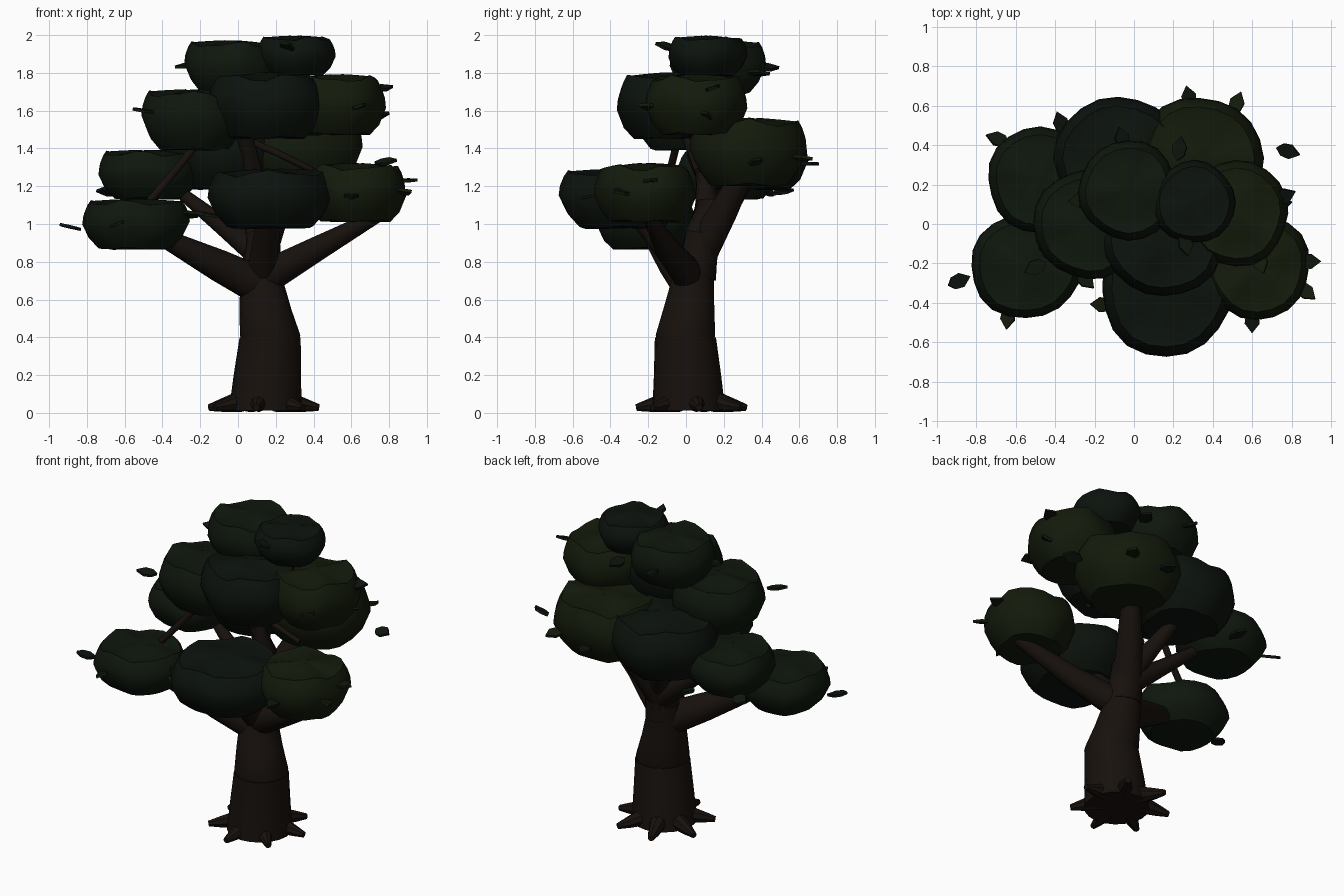
import bpy, bmesh, math, random
from mathutils import Vector, Matrix, Euler

if "Cube" in bpy.data.objects:
    bpy.data.objects.remove(bpy.data.objects["Cube"])

random.seed(4)


def material(name, col):
    m = bpy.data.materials.new(name)
    m.diffuse_color = (*col, 1)
    m.use_nodes = True
    m.node_tree.nodes["Principled BSDF"].inputs["Base Color"].default_value = m.diffuse_color
    return m


BARK = material("bark", (0.0085, 0.0055, 0.0038))
GREENS = [material("leaf_green_dark", (0.0035, 0.0062, 0.0038)),
          material("leaf_green_mid", (0.0045, 0.0085, 0.0038)),
          material("leaf_green_light", (0.0065, 0.0105, 0.0033))]


def finish(name, bm, mat):
    bmesh.ops.recalc_face_normals(bm, faces=bm.faces)
    me = bpy.data.meshes.new(name)
    bm.to_mesh(me)
    bm.free()
    me.materials.append(mat)
    ob = bpy.data.objects.new(name, me)
    bpy.context.collection.objects.link(ob)
    return ob


def skin(bm, rings):
    # join consecutive vertex rings and cap both ends
    n = len(rings[0])
    for a, b in zip(rings, rings[1:]):
        for i in range(n):
            j = (i + 1) % n
            bm.faces.new((a[i], a[j], b[j], b[i]))
    bm.faces.new(rings[0])
    bm.faces.new(rings[-1])


def tube(name, pts, sides=14, level=False):
    # tapered limb through (x, y, z, radius) points
    bm = bmesh.new()
    p = [Vector(q[:3]) for q in pts]
    rings = []
    for k, q in enumerate(pts):
        d = p[min(k + 1, len(p) - 1)] - p[max(k - 1, 0)]
        rot = Matrix.Identity(3) if level else d.to_track_quat('Z', 'Y').to_matrix()
        rings.append([bm.verts.new(p[k] + rot @ Vector(
            (q[3] * math.cos(t), q[3] * math.sin(t), 0)))
            for t in [2 * math.pi * i / sides for i in range(sides)]])
    skin(bm, rings)
    return finish(name, bm, BARK)


PROFILE = [(.35, .01), (.68, .02), (.87, .22), (1, .50), (.98, .66),
           (.92, .82), (.85, .93), (.79, .92), (.5, .96), (.15, 1)]


def clump(name, cx, cy, rx, ry, z0, z1, green):
    # lumpy foliage cushion with a wavy raised rim round its top
    bm = bmesh.new()
    sides = 20
    a, b, c = [random.uniform(0, 6.28) for _ in range(3)]
    rings = []
    for r, h in PROFILE:
        ring = []
        for i in range(sides):
            t = 2 * math.pi * i / sides
            k = r * (1 + .02 * math.sin(3 * t + a) + .015 * math.sin(5 * t + b))
            w = .05 * math.sin(4 * t + c) + .03 * math.sin(7 * t + a)
            z = z0 + (z1 - z0) * (h + w * r * (1 if h > .1 else .5))
            ring.append(bm.verts.new((cx + rx * k * math.cos(t),
                                      cy + ry * k * math.sin(t), z)))
        rings.append(ring)
    skin(bm, rings)
    finish(name, bm, GREENS[green])


def leaf(name, loc, ang, tilt, roll, green):
    # small pointed plate
    bm = bmesh.new()
    outline = [(-.06, 0), (-.03, .032), (.015, .038), (.065, 0), (.015, -.038), (-.03, -.032)]
    skin(bm, [[bm.verts.new((x, y, z)) for x, y in outline] for z in (-.008, .008)])
    bm.transform(Matrix.Translation(loc) @ Euler((roll, tilt, ang)).to_matrix().to_4x4())
    finish(name, bm, GREENS[green])


# trunk
tube("trunk_base", [(.145, .015, .012, .193), (.155, .008, .2, .178),
                    (.17, -.003, .398, .162)], 20, True)
tube("trunk_middle", [(.17, -.003, .392, .155), (.17, -.003, .412, .160), (.145, .015, .55, .137),
                      (.125, .035, .70, .114), (.125, .06, .80, .105)], 18, True)
tube("trunk_top", [(.125, .05, .72, .11), (.13, .09, .95, .092),
                   (.11, .12, 1.12, .07), (.07, .09, 1.30, .05), (.03, .0, 1.50, .04)])

# roots
for i in range(7):
    t = math.radians(-45) + 2 * math.pi * i / 7
    c, s = math.cos(t), math.sin(t)
    tube("root_%d" % (i + 1), [(.13 + .13 * c, .035 + .13 * s, .06, .055),
                               (.13 + .23 * c, .035 + .23 * s, .04, .035),
                               (.13 + .30 * c, .035 + .30 * s, .028, .018)], 8)

# main branches
BRANCHES = {
    "left_front": [(.10, .02, .68, .10), (-.10, -.06, .78, .085), (-.38, -.17, .92, .05)],
    "right_front": [(.15, .02, .72, .09), (.42, -.1, .87, .065), (.75, -.2, 1.05, .035)],
    "front": [(.13, .03, .72, .09), (.14, -.1, .87, .07), (.15, -.26, 1.05, .05)],
    "left": [(.12, .09, .84, .075), (-.08, .15, .99, .05), (-.32, .21, 1.18, .03)],
    "back": [(.12, .08, .85, .09), (.20, .20, 1.07, .075), (.30, .34, 1.34, .05)],
    "back_left": [(.12, .1, .90, .07), (.03, .22, 1.07, .05), (-.08, .35, 1.28, .035)],
    "twig_upper_left": [(-.47, -.12, 1.12, .02), (-.35, -.09, 1.26, .02), (-.22, -.05, 1.42, .02)],
    "twig_upper_right": [(.06, .05, 1.44, .02), (.22, .03, 1.37, .018), (.40, .06, 1.28, .015)],
}
for n, pts in BRANCHES.items():
    tube("branch_" + n, pts)

# foliage: centre x, y, radius x, y, bottom, top, green
CLUMPS = {
    "low_left": (-.548, -.215, .285, .265, .865, 1.13, 1),
    "mid_left": (-.475, .225, .27, .27, 1.13, 1.39, 1),
    "mid_back": (-.08, .33, .325, .32, 1.18, 1.54, 0),
    "mid_back_right": (.335, .335, .32, .31, 1.20, 1.56, 2),
    "low_front": (.165, -.34, .335, .335, .975, 1.29, 0),
    "low_right": (.625, -.215, .27, .27, 1.01, 1.32, 2),
    "upper_left": (-.235, .0, .275, .28, 1.39, 1.71, 1),
    "upper_front": (.15, -.08, .305, .29, 1.45, 1.80, 0),
    "upper_right": (.515, .055, .27, .27, 1.47, 1.79, 2),
    "top_left": (-.03, .17, .25, .255, 1.69, 1.97, 1),
    "top": (.305, .11, .21, .21, 1.785, 1.995, 0),
}
for n, args in CLUMPS.items():
    clump("foliage_" + n, *args)

# loose leaves: x, y, z, heading
LEAVES = [(-.89, -.29, .985, .4), (.78, .37, 1.33, -.3), (-.64, -.47, 1.0, 4.6),
          (.60, -.49, 1.15, 4.7), (.885, -.19, 1.23, 0), (.87, -.34, 1.17, -.7),
          (.76, .14, 1.72, .4), (.74, .1, 1.57, .2), (.52, .61, 1.35, 1.2),
          (.28, .64, 1.32, 1.8), (-.69, .43, 1.17, 2.8), (-.16, -.41, 1.05, 3.1),
          (-.37, .51, 1.17, 1.9), (-.50, -.22, 1.60, 3.6), (-.27, .12, 1.84, 3.2),
          (-.06, .43, 1.83, 1.8), (.26, -.1, 1.94, 4.9), (.64, -.19, 1.62, 5.0),
          (.23, .38, 1.80, 1.4), (-.25, -.28, 1.05, 5.5)]
for i, (x, y, z, a) in enumerate(LEAVES):
    leaf("leaf_%02d" % (i + 1), Vector((x, y, z)), a, random.uniform(-.3, .3),
         random.uniform(-.5, .5), i % 3)

# smooth shading with sharp edges kept
bpy.ops.object.select_all(action='SELECT')
bpy.context.view_layer.objects.active = bpy.data.objects["trunk_base"]
bpy.ops.object.shade_smooth_by_angle(angle=math.radians(40))
